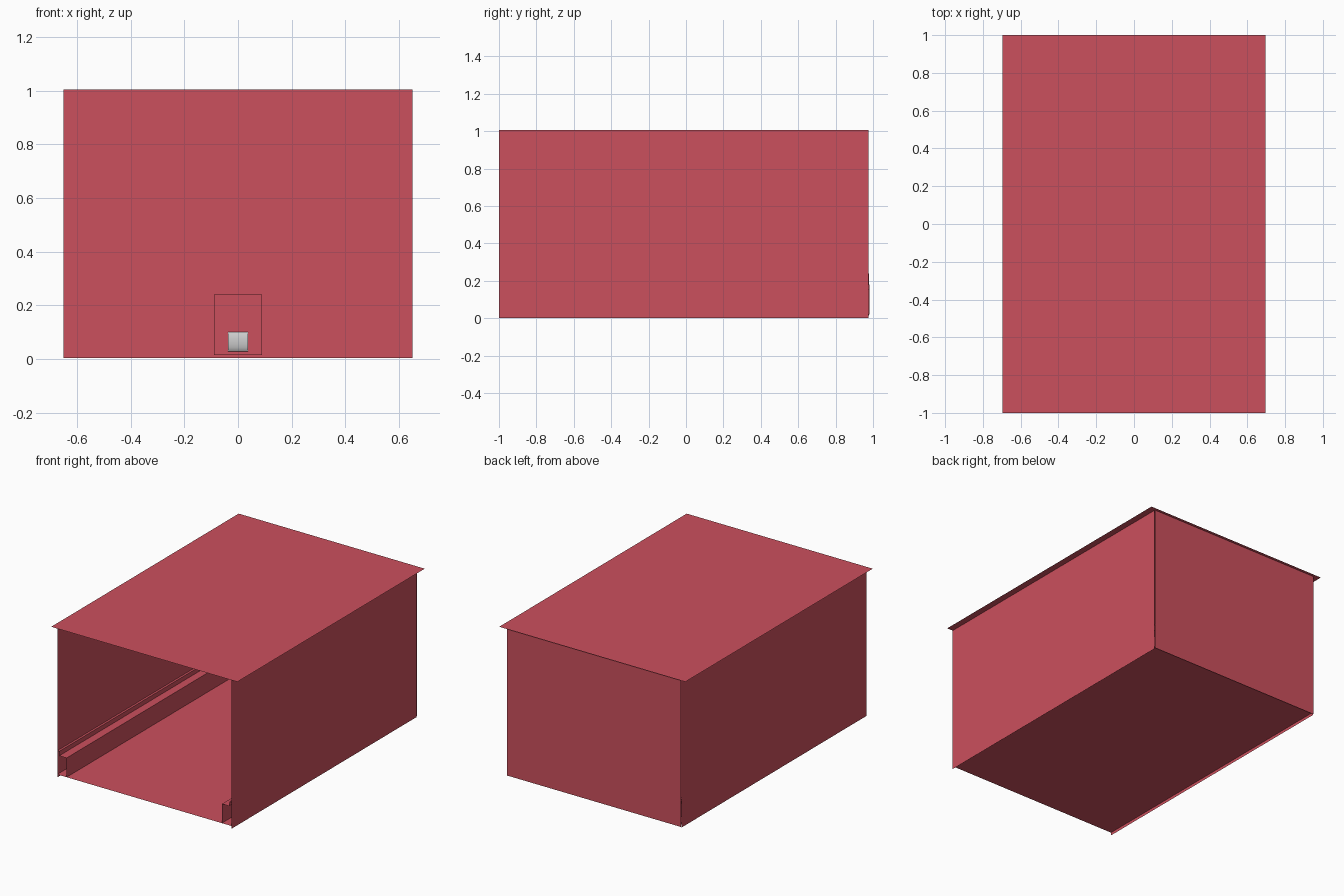
import bpy, math

if "Cube" in bpy.data.objects:
    bpy.data.objects.remove(bpy.data.objects["Cube"])

RED = bpy.data.materials.new("red_sheet")
RED.diffuse_color = (0.6, 0.08, 0.11, 1)
RED.use_nodes = True
RED.node_tree.nodes["Principled BSDF"].inputs["Base Color"].default_value = RED.diffuse_color

W, BACK, FRONT = 0.65, 0.98, -1.0
FLOOR, ROOF = 0.02, 1.005


def make(name, verts, faces, mat=RED):
    me = bpy.data.meshes.new(name)
    me.from_pydata(verts, [], faces)
    me.update()
    ob = bpy.data.objects.new(name, me)
    bpy.context.collection.objects.link(ob)
    if mat:
        me.materials.append(mat)
    return ob


def sheet(name, *corners):
    return make(name, corners, [(0, 1, 2, 3)])


def strip_y(name, profile, y0, y1):
    """Sweep an open x/z profile along y as a thin sheet."""
    n = len(profile)
    verts = [(x, y, z) for y in (y0, y1) for x, z in profile]
    return make(name, verts, [(i, i + 1, n + i + 1, n + i) for i in range(n - 1)])


# Roof with overhang, floor slightly above the wall bottoms, back wall
sheet("roof", (-0.695, -1, ROOF), (0.695, -1, ROOF), (0.695, 1, ROOF), (-0.695, 1, ROOF))
sheet("floor", (-W, FRONT, FLOOR), (W, FRONT, FLOOR), (W, BACK, FLOOR), (-W, BACK, FLOOR))
sheet("back_wall", (W, BACK, 0.005), (-W, BACK, 0.005), (-W, BACK, ROOF), (W, BACK, ROOF))

# Side walls and stepped inner sills
for side, s in (("left", -1), ("right", 1)):
    sheet(side + "_wall", (s * W, FRONT, 0), (s * W, 0.975, 0),
          (s * W, 0.975, ROOF), (s * W, FRONT, ROOF))
    profile = [(0.58, FLOOR), (0.58, 0.15), (0.635, 0.15), (0.635, 0.18), (W, 0.18)]
    strip_y(side + "_sill", [(s * x, z) for x, z in profile], FRONT, BACK)

# Shallow panel on the inside of the back wall
bpy.ops.mesh.primitive_cube_add(size=1, location=(0, 0.975, 0.1275))
panel = bpy.context.object
panel.name = "back_panel"
panel.scale = (0.18, 0.008, 0.225)
panel.data.materials.append(RED)

# Grey rounded latch on the panel
STEPS = 10
arc = [(0.971 - 0.012 * math.sin(math.pi * i / STEPS),
        0.065 - 0.036 * math.cos(math.pi * i / STEPS)) for i in range(STEPS + 1)]
n = len(arc)
verts = [(x, y, z) for x in (-0.038, 0.038) for y, z in arc]
faces = [(i, n + i, n + i + 1, i + 1) for i in range(n - 1)]
faces += [tuple(range(n)), tuple(reversed(range(n, 2 * n)))]
latch = make("latch", verts, faces, None)
bpy.context.view_layer.objects.active = latch
bpy.ops.object.select_all(action='DESELECT')
latch.select_set(True)
bpy.ops.object.shade_smooth_by_angle()
